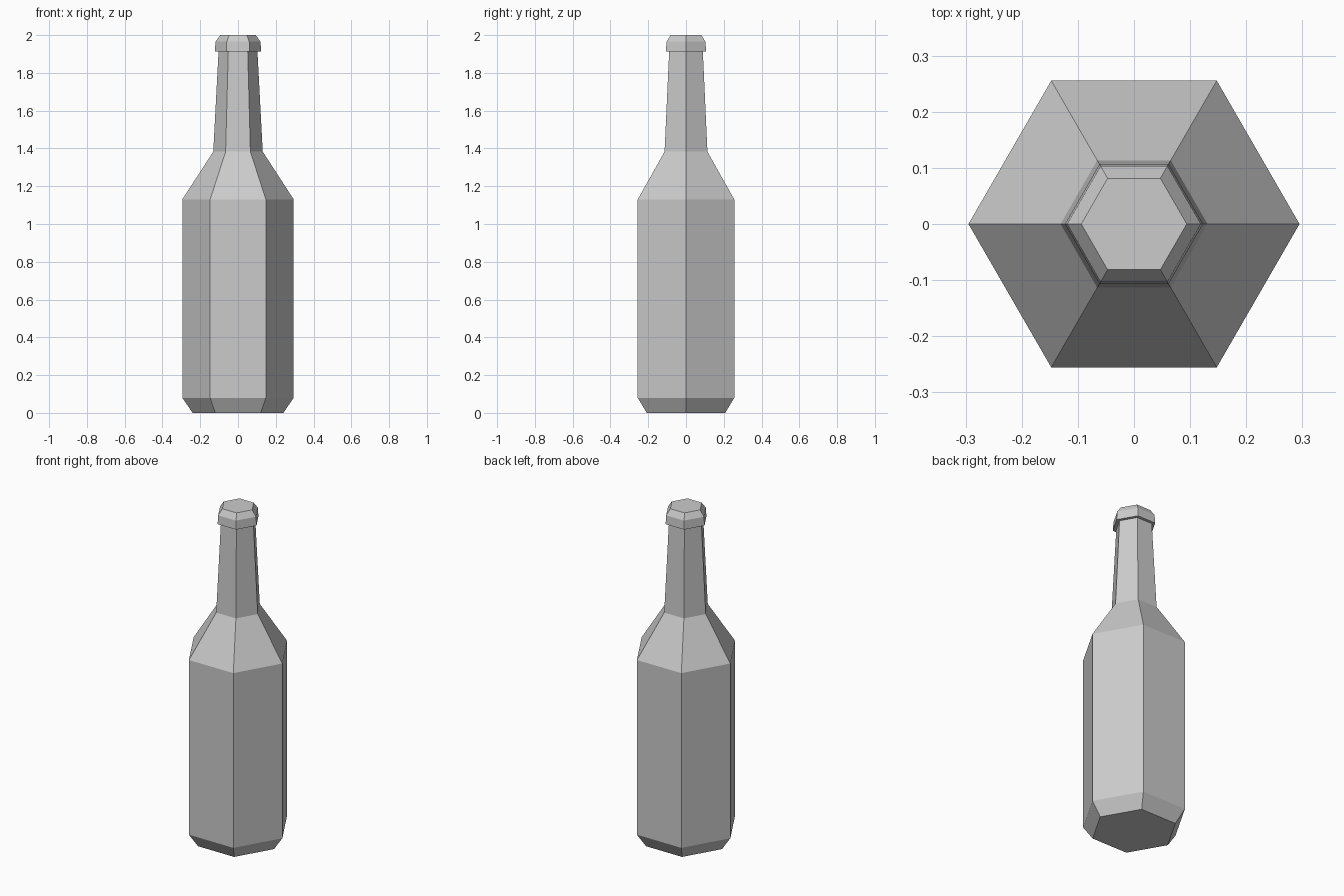
import bpy, bmesh
from math import cos, sin, pi

if "Cube" in bpy.data.objects:
    bpy.data.objects.remove(bpy.data.objects["Cube"])

SIDES = 6


def lathe(name, profile):
    """Closed hexagonal solid from (radius, height) pairs."""
    bm = bmesh.new()
    rings = [[bm.verts.new((r * cos(2 * pi * i / SIDES), r * sin(2 * pi * i / SIDES), z))
              for i in range(SIDES)] for r, z in profile]
    for low, high in zip(rings, rings[1:]):
        for i in range(SIDES):
            j = (i + 1) % SIDES
            bm.faces.new((low[i], low[j], high[j], high[i]))
    bm.faces.new(rings[0][::-1])
    bm.faces.new(rings[-1])
    mesh = bpy.data.meshes.new(name)
    bm.to_mesh(mesh)
    bm.free()
    obj = bpy.data.objects.new(name, mesh)
    bpy.context.collection.objects.link(obj)
    return obj


# Whole bottle: chamfered base, body, shoulder, tapered neck, overhanging lip, top
lathe("bottle", [
    (0.240, 0.0), (0.295, 0.08), (0.295, 1.13), (0.131, 1.383),
    (0.103, 1.913), (0.123, 1.913), (0.119, 1.965), (0.094, 2.0),
])
